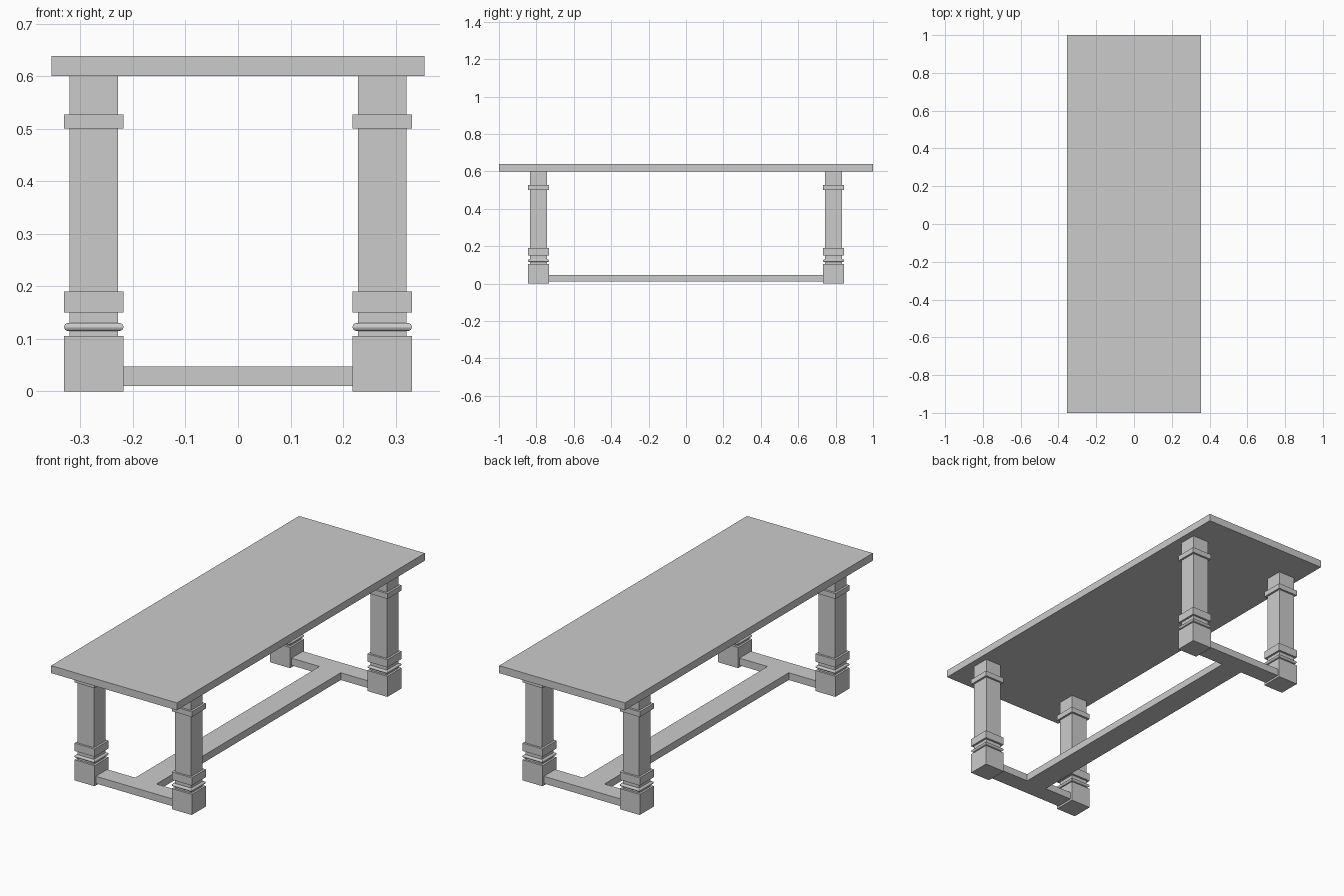
import bpy, bmesh, math

if "Cube" in bpy.data.objects:
    bpy.data.objects.remove(bpy.data.objects["Cube"])

LEG_X, LEG_Y = 0.2745, 0.789   # leg centres
WIDE, SLIM = 0.0565, 0.046     # half widths of blocks and shaft


def finish(name, bm):
    bmesh.ops.recalc_face_normals(bm, faces=bm.faces)
    mesh = bpy.data.meshes.new(name)
    bm.to_mesh(mesh)
    bm.free()
    obj = bpy.data.objects.new(name, mesh)
    bpy.context.collection.objects.link(obj)
    return obj


def extrude_outline(name, points, z0, z1):
    bm = bmesh.new()
    face = bm.faces.new([bm.verts.new((x, y, z0)) for x, y in points])
    new = bmesh.ops.extrude_face_region(bm, geom=[face])["geom"]
    verts = [g for g in new if isinstance(g, bmesh.types.BMVert)]
    bmesh.ops.translate(bm, verts=verts, vec=(0, 0, z1 - z0))
    return finish(name, bm)


def square_loft(name, profile, cx, cy):
    """Stack square sections given as (half width, height)."""
    bm = bmesh.new()
    rings = [[bm.verts.new((cx + sx * h, cy + sy * h, z))
              for sx, sy in ((-1, -1), (1, -1), (1, 1), (-1, 1))]
             for h, z in profile]
    for a, b in zip(rings, rings[1:]):
        for i in range(4):
            j = (i + 1) % 4
            bm.faces.new((a[i], a[j], b[j], b[i]))
    bm.faces.new(rings[0][::-1])
    bm.faces.new(rings[-1])
    return finish(name, bm)


# Table top
extrude_outline("table_top", [(-0.355, -1), (0.355, -1), (0.355, 1), (-0.355, 1)], 0.60, 0.638)

# Leg profile: foot block, rounded bead, lower block, shaft, collar
bead = [(WIDE - 0.0075 + 0.0075 * math.cos(a), 0.1225 + 0.0075 * math.sin(a))
        for a in (math.radians(-90 + 22.5 * i) for i in range(9))]
profile = ([(WIDE, 0), (WIDE, 0.105), (SLIM, 0.105), (SLIM, 0.115)] + bead +
           [(SLIM, 0.13), (SLIM, 0.15), (WIDE, 0.15), (WIDE, 0.19),
            (SLIM, 0.19), (SLIM, 0.50), (WIDE, 0.50), (WIDE, 0.527),
            (SLIM, 0.527), (SLIM, 0.60)])
for sy, end in ((-1, "front"), (1, "back")):
    for sx, side in ((-1, "left"), (1, "right")):
        square_loft(f"{end}_{side}_leg", profile, sx * LEG_X, sy * LEG_Y)

# H-shaped floor stretcher between the feet
ex, bx = LEG_X - WIDE, 0.06
y_in, y_out = LEG_Y - SLIM, LEG_Y + SLIM
half = [(ex, -y_out), (ex, -y_in), (bx, -y_in), (bx, y_in), (ex, y_in), (ex, y_out)]
extrude_outline("stretcher", half + [(-x, y) for x, y in reversed(half)], 0.01, 0.047)
